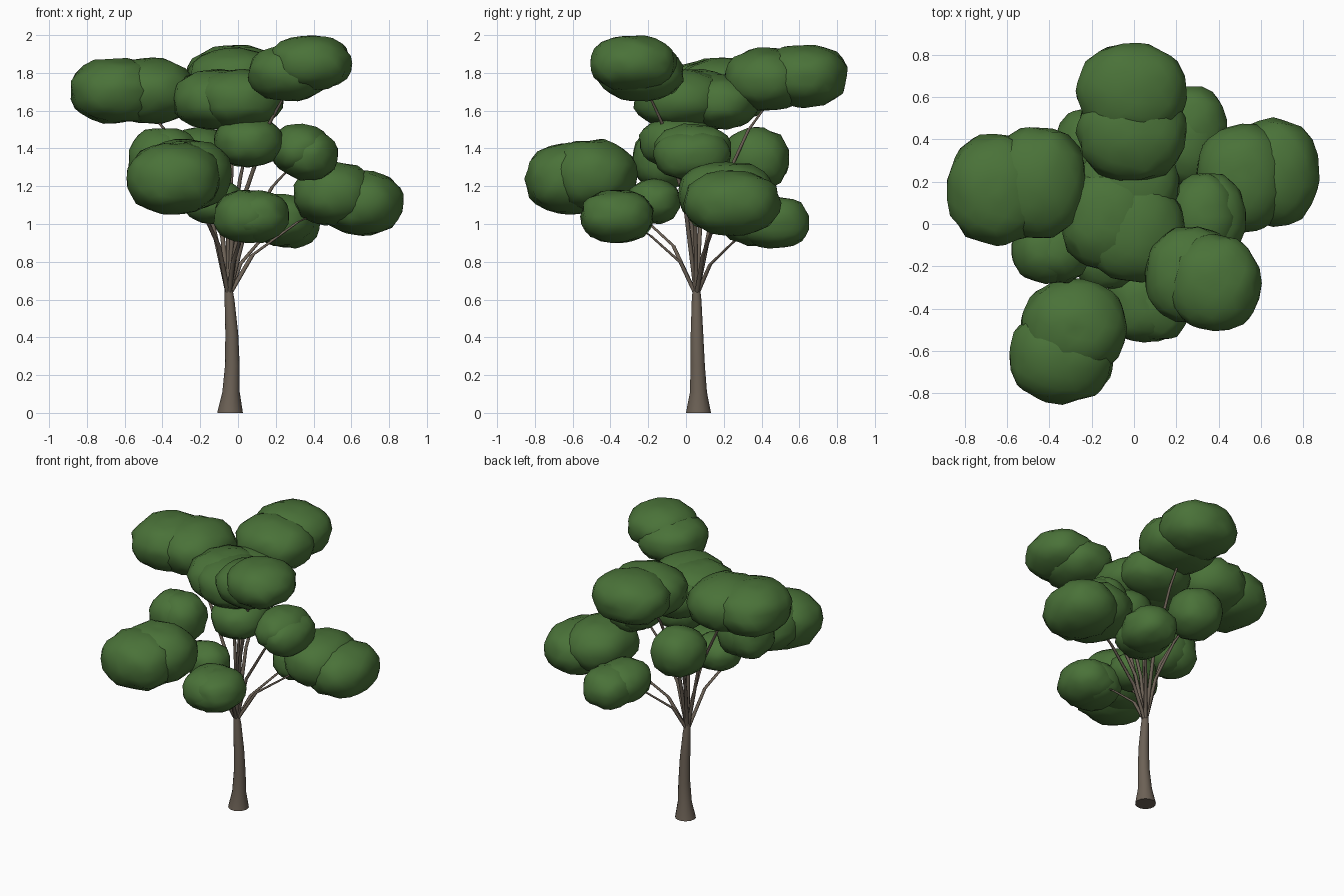
import bpy, bmesh, math, random
from mathutils import Vector

if "Cube" in bpy.data.objects:
    bpy.data.objects.remove(bpy.data.objects["Cube"])

random.seed(11)


def material(name, rgb):
    m = bpy.data.materials.new(name)
    m.diffuse_color = (*rgb, 1)
    m.use_nodes = True
    m.node_tree.nodes["Principled BSDF"].inputs["Base Color"].default_value = m.diffuse_color
    return m


LEAF = material("leaf_green", (0.068, 0.168, 0.040))
BARK = material("bark_brown", (0.150, 0.120, 0.092))


def finish(bm, name, mat):
    me = bpy.data.meshes.new(name)
    bm.to_mesh(me)
    bm.free()
    for p in me.polygons:
        p.use_smooth = len(p.vertices) < 5
    me.materials.append(mat)
    ob = bpy.data.objects.new(name, me)
    bpy.context.collection.objects.link(ob)
    return ob


def clump(name, lo, hi, axis=(0, 0, 0), power=2.25):
    """Ragged leaf clump filling the box lo-hi: two overlapping balls
    shifted along the axis (as a fraction of the box half-size)."""
    lo, hi = Vector(lo), Vector(hi)
    mid, half = (lo + hi) / 2, (hi - lo) / 2
    bm = bmesh.new()
    for side in (-1, 1) if any(axis) else (0,):
        ball = bmesh.ops.create_icosphere(bm, subdivisions=3, radius=1)["verts"]
        for v in ball:
            n = sum(abs(c) ** power for c in v.co) ** (1 / power)
            k = (1 + random.uniform(-.05, .03)) / n
            v.co = Vector([mid[i] + half[i] * (v.co[i] * k * (1 - abs(axis[i]))
                                               + side * axis[i]) for i in range(3)])
    finish(bm, "leaves_" + name, LEAF)
    return mid


def tube(name, rings, sides):
    """Tapered round tube through (x, y, z, radius) level rings."""
    bm = bmesh.new()
    loops = []
    for x, y, z, r in rings:
        loops.append([bm.verts.new((x + r * math.cos(a), y + r * math.sin(a), z))
                      for a in (2 * math.pi * i / sides for i in range(sides))])
    for a, b in zip(loops, loops[1:]):
        for i in range(sides):
            j = (i + 1) % sides
            bm.faces.new((a[i], a[j], b[j], b[i]))
    bm.faces.new(loops[0][::-1])
    bm.faces.new(loops[-1])
    return finish(bm, name, BARK)


# Trunk with flared foot
tube("trunk", [(-.042, .066, 0, .068), (-.037, .066, .11, .046),
               (-.030, .062, .25, .039), (-.033, .058, .42, .034),
               (-.045, .056, .60, .026), (-.05, .055, .66, .020)], 14)

# Leaf clumps: name, low corner, high corner, stretch axis, has a branch
clumps = [
    ("left_top", (-.89, -.10, 1.53), (-.22, .46, 1.88), (.28, .06, 0), True),
    ("back_top", (-.27, .20, 1.60), (.25, .86, 1.95), (0, .3, .05), True),
    ("right_top", (.05, -.51, 1.65), (.60, -.01, 2.0), (.2, -.08, .15), True),
    ("centre_top", (-.35, -.28, 1.50), (.24, .28, 1.82), (.2, -.1, 0), True),
    ("centre_back", (-.27, -.02, 1.50), (.22, .39, 1.79), (0, 0, 0), False),
    ("front_middle", (-.13, -.25, 1.30), (.24, .15, 1.57), (0, 0, 0), True),
    ("right_middle", (.17, -.17, 1.23), (.53, .24, 1.53), (.12, 0, -.1), True),
    ("back_middle", (-.38, .19, 1.18), (-.03, .55, 1.51), (0, 0, 0), True),
    ("left_middle", (-.58, -.28, 1.18), (-.20, .04, 1.51), (.15, 0, 0), False),
    ("right_low", (.29, -.04, .94), (.88, .50, 1.33), (.25, .05, -.12), True),
    ("front_left_low", (-.59, -.85, 1.05), (-.03, -.26, 1.45), (.1, .22, .05), True),
    ("back_low", (.06, .18, .87), (.44, .66, 1.16), (.1, .2, -.05), True),
    ("front_low", (-.13, -.56, .90), (.27, -.17, 1.18), (.12, 0, 0), True),
    ("inner_low", (-.29, -.31, 1.0), (.03, -.03, 1.24), (0, 0, 0), False),
]
fork = Vector((-.05, .055, .62))
for name, lo, hi, axis, branch in clumps:
    end = clump(name, lo, hi, axis)
    if branch:
        # Steep at first, then spreading into the clump
        span = end - fork
        path = [(0, 0, .014), (.2, .42, .012), (.58, .76, .010), (.88, .93, .006)]
        tube("branch_" + name, [(fork.x + span.x * h, fork.y + span.y * h,
                                 fork.z + span.z * t, r) for h, t, r in path], 6)
